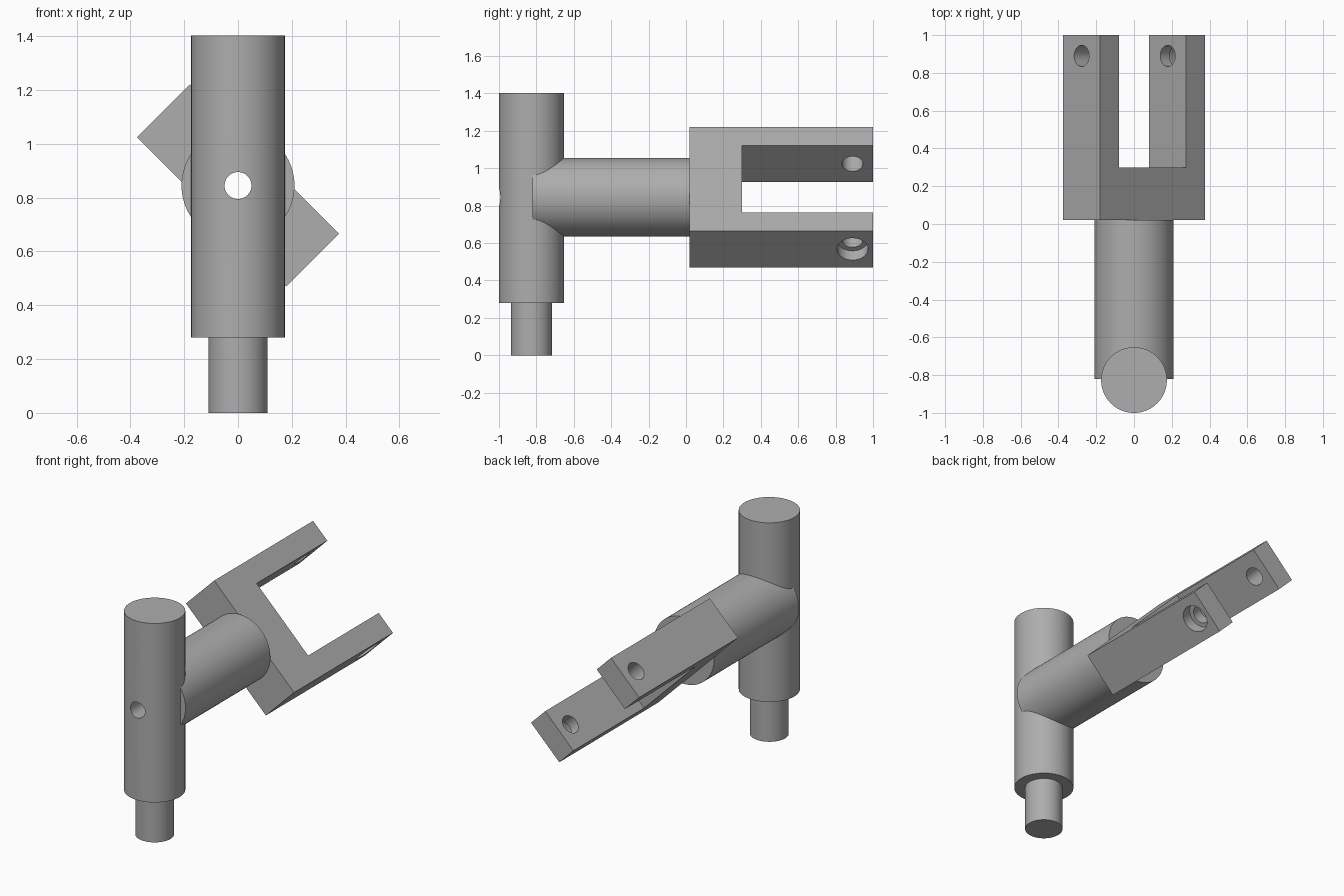
import bpy, bmesh, math
from mathutils import Matrix, Vector

cube = bpy.data.objects.get("Cube")
if cube:
    bpy.data.objects.remove(cube, do_unlink=True)

grey = bpy.data.materials.new("steel grey")
grey.use_nodes = True
colour = (0.42, 0.42, 0.42, 1)
grey.diffuse_color = colour
grey.node_tree.nodes["Principled BSDF"].inputs["Base Color"].default_value = colour

AXIS_Z = 0.845      # height of the arm axis
POST_Y = -0.826     # upright post axis
POST_R = 0.174
BASE_Y = 0.02       # where the arm meets the fork
TILT = Matrix.Translation((0, 0, AXIS_Z)) @ Matrix.Rotation(math.radians(45), 4, "Y")


def add_object(name, bm):
    bmesh.ops.recalc_face_normals(bm, faces=bm.faces[:])
    mesh = bpy.data.meshes.new(name)
    bm.to_mesh(mesh)
    bm.free()
    mesh.materials.append(grey)
    obj = bpy.data.objects.new(name, mesh)
    bpy.context.collection.objects.link(obj)
    return obj


def cylinder(name, start, end, radius, sides=96):
    """Solid cylinder between two points."""
    start, end = Vector(start), Vector(end)
    axis = end - start
    turn = axis.to_track_quat("Z", "Y").to_matrix().to_4x4()
    bm = bmesh.new()
    bmesh.ops.create_cone(bm, cap_ends=True, segments=sides, radius1=radius,
                          radius2=radius, depth=axis.length,
                          matrix=Matrix.Translation((start + end) / 2) @ turn)
    return add_object(name, bm)


def cut(obj, cutters):
    bpy.context.view_layer.objects.active = obj
    for cutter in cutters:
        mod = obj.modifiers.new("hole", "BOOLEAN")
        mod.operation = "DIFFERENCE"
        mod.solver = "EXACT"
        mod.object = cutter
        bpy.ops.object.modifier_apply(modifier=mod.name)


# Upright post with its narrower pin, and the arm
post = cylinder("post", (0, POST_Y, 0.28), (0, POST_Y, 1.403), POST_R)
pin = cylinder("pin", (0, POST_Y, 0), (0, POST_Y, 0.28), 0.11)
arm = cylinder("arm", (0, POST_Y + 0.006, AXIS_Z), (0, BASE_Y, AXIS_Z), 0.21)

# Fork: U-shaped outline, extruded and tilted about the arm axis
HALF, SLOT, THICK = 0.392, 0.2525, 0.277
outline = [(-HALF, BASE_Y), (HALF, BASE_Y), (HALF, 1), (SLOT, 1),
           (SLOT, 0.3), (-SLOT, 0.3), (-SLOT, 1), (-HALF, 1)]
bm = bmesh.new()
face = bm.faces.new([bm.verts.new((x, y, -THICK / 2)) for x, y in outline])
extruded = bmesh.ops.extrude_face_region(bm, geom=[face])["geom"]
bmesh.ops.translate(bm, vec=(0, 0, THICK),
                    verts=[v for v in extruded if isinstance(v, bmesh.types.BMVert)])
bm.transform(TILT)
fork = add_object("fork", bm)

# Bore along the arm, cross holes in the prongs and one counterbore
HOLE_Y = 0.89
bore = cylinder("bore_cutter", (0, -1.2, AXIS_Z), (0, 0.6, AXIS_Z), 0.05, 64)
cross = cylinder("cross_hole_cutter", TILT @ Vector((-0.6, HOLE_Y, 0)),
                 TILT @ Vector((0.6, HOLE_Y, 0)), 0.056, 64)
counter = cylinder("counterbore_cutter", TILT @ Vector((HALF - 0.07, HOLE_Y, 0)),
                   TILT @ Vector((0.6, HOLE_Y, 0)), 0.083, 64)
cut(post, [bore])
cut(arm, [bore])
cut(fork, [bore, cross, counter])
for cutter in (bore, cross, counter):
    bpy.data.objects.remove(cutter, do_unlink=True)

# Smooth round walls, crisp edges
bpy.ops.object.select_all(action="DESELECT")
for part in (post, pin, arm, fork):
    part.select_set(True)
bpy.context.view_layer.objects.active = post
bpy.ops.object.shade_smooth_by_angle(angle=math.radians(30))
